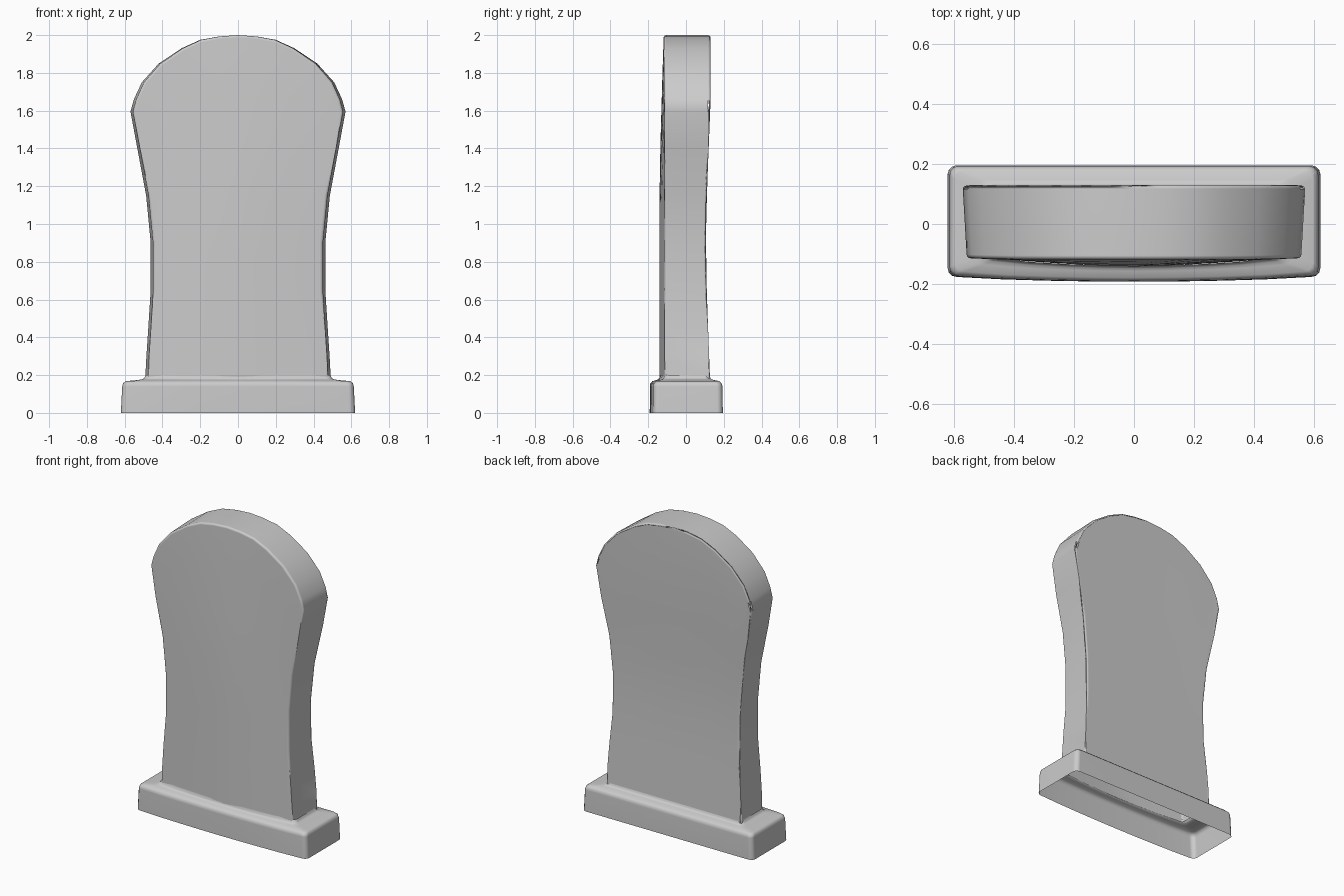
import bpy, bmesh, math

if "Cube" in bpy.data.objects:
    bpy.data.objects.remove(bpy.data.objects["Cube"])


def lerp_table(table, v):
    for (a, fa), (b, fb) in zip(table, table[1:]):
        if v <= b:
            return fa + (fb - fa) * max(0, (v - a) / (b - a))
    return table[-1][1]


def finish(name, bm):
    bmesh.ops.recalc_face_normals(bm, faces=bm.faces)
    mesh = bpy.data.meshes.new(name)
    bm.to_mesh(mesh)
    bm.free()
    obj = bpy.data.objects.new(name, mesh)
    bpy.context.collection.objects.link(obj)
    for p in mesh.polygons:
        p.use_smooth = True
    obj.modifiers.new("soft_shading", 'WEIGHTED_NORMAL')
    return obj


# Slab profiles: arch, half width, and depths by height
half_arch = [(0, 2.0), (.1, 1.993), (.2, 1.975), (.3, 1.93), (.42, 1.85),
             (.51, 1.75), (.552, 1.66), (.57, 1.595)]
arch = [(-x, z) for x, z in half_arch[:0:-1]] + half_arch
width = [(.18, .492), (.3, .485), (.45, .475), (.65, .463), (.9, .463),
         (1.15, .487), (1.4, .533), (1.595, .57)]
back_y = [(.18, .127), (.5, .115), (.8, .105), (1.05, .105), (1.4, .12), (1.65, .13), (2, .13)]
bulge = [(.18, .027), (1.2, .027), (1.6, .017), (2, .004)]


def slab():
    bm = bmesh.new()
    z0, z1 = width[0][0], width[-1][0]
    grids = []
    for side in (0, 1):
        grid = []
        for zs, w in width:
            t = (zs - z0) / (z1 - z0)
            row = []
            for ax, az in arch:
                u = ax / .57
                z = z0 + t * (az - z0)
                if side == 0:
                    y = -.114 - lerp_table(bulge, z) * (1 - abs(u) ** 1.5)
                else:
                    y = lerp_table(back_y, z)
                row.append(bm.verts.new((u * (w - (.014 if side == 0 else 0)), y, z)))
            grid.append(row)
        for a, b in zip(grid, grid[1:]):
            for i in range(len(arch) - 1):
                bm.faces.new((a[i], a[i + 1], b[i + 1], b[i]))
        grids.append(grid)
    # Rim joining front and back, left open underneath
    rims = [[r[0] for r in g] + g[-1][1:-1] + [r[-1] for r in reversed(g)] for g in grids]
    f, b = rims
    for i in range(len(f) - 1):
        bm.faces.new((f[i], f[i + 1], b[i + 1], b[i]))
    edges = [bm.edges.get((r[i], r[i + 1])) for r in rims for i in range(len(r) - 1)]
    bmesh.ops.bevel(bm, geom=edges, offset=.026, offset_type='OFFSET', segments=3,
                    profile=.5, affect='EDGES', clamp_overlap=True)
    return finish("headstone_slab", bm)


# Base: stacked rounded rectangles with a slightly bowed front
def ring(bm, hx, yf, yb, z, r=.03, bow=.016):
    pts = []
    corners = [(hx - r, yf + r, -90), (hx - r, yb - r, 0),
               (-hx + r, yb - r, 90), (-hx + r, yf + r, 180)]
    for cx, cy, a0 in corners:
        for k in range(4):
            a = math.radians(a0 + 30 * k)
            pts.append((cx + r * math.cos(a), cy + r * math.sin(a)))
    for k in range(1, 8):
        x = (hx - r) * (k / 4 - 1)
        pts.append((x, yf - bow * (1 - (x / hx) ** 2)))
    return [bm.verts.new((x, y, z)) for x, y in pts]


def base():
    bm = bmesh.new()
    levels = [(.62, -.176, .195, 0), (.613, -.174, .193, .14), (.608, -.17, .188, .157),
              (.595, -.158, .178, .168), (.53, -.135, .147, .174), (.506, -.124, .136, .178),
              (.496, -.117, .129, .185), (.490, -.113, .125, .2)]
    rings = [ring(bm, *lv, bow=.016 + .01 * i / 7) for i, lv in enumerate(levels)]
    n = len(rings[0])
    for a, b in zip(rings, rings[1:]):
        for i in range(n):
            j = (i + 1) % n
            bm.faces.new((a[i], a[j], b[j], b[i]))
    return finish("plinth", bm)


slab()
base()
